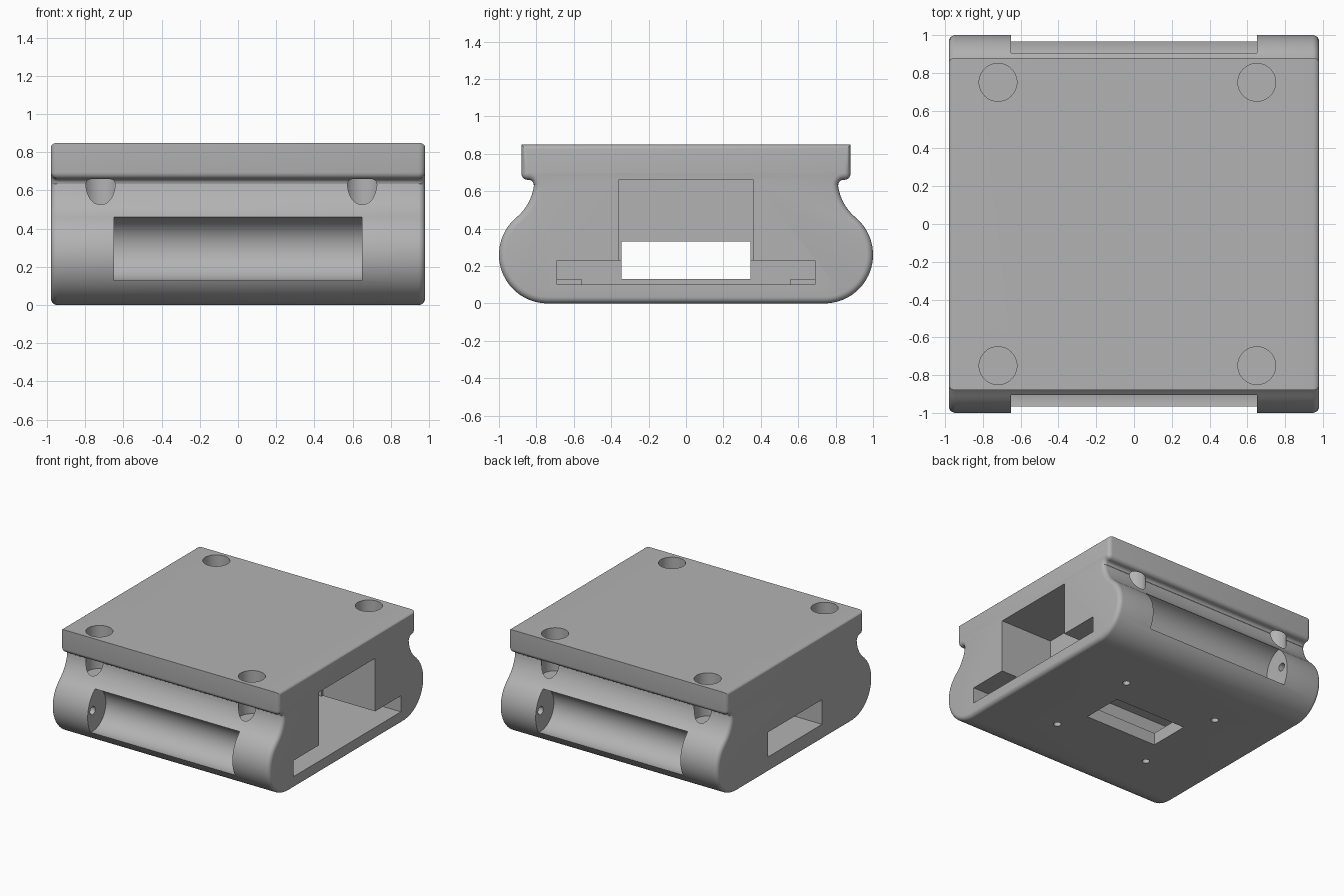
import bpy
import bmesh
from math import sin, cos, pi, radians
from mathutils import Vector, Matrix

default = bpy.data.objects.get("Cube")
if default:
    bpy.data.objects.remove(default)

# One plain grey for the whole casing
grey = bpy.data.materials.new("plain_grey")
grey.use_nodes = True
tone = (0.45, 0.45, 0.45, 1)
grey.diffuse_color = tone
grey.node_tree.nodes["Principled BSDF"].inputs["Base Color"].default_value = tone


def make_object(name, bm):
    bmesh.ops.recalc_face_normals(bm, faces=bm.faces)
    mesh = bpy.data.meshes.new(name)
    bm.to_mesh(mesh)
    bm.free()
    mesh.materials.append(grey)
    obj = bpy.data.objects.new(name, mesh)
    bpy.context.collection.objects.link(obj)
    return obj


def arc(cy, cz, r, start, end, steps):
    angles = [radians(start + (end - start) * i / steps) for i in range(steps + 1)]
    return [Vector((cy + r * cos(a), cz + r * sin(a))) for a in angles]


# Side profile: round bulge, concave neck, then the flange
HALF, TOP, EDGE = 0.98, 0.85, 0.035
BULGE_Y, BULGE_Z, BULGE_R, NECK_R = 0.74, 0.26, 0.26, 0.27
join = radians(50)
neck_y = BULGE_Y + (BULGE_R + NECK_R) * cos(join)
neck_z = BULGE_Z + (BULGE_R + NECK_R) * sin(join)
half = arc(BULGE_Y, BULGE_Z, BULGE_R, -90, 50, 28)
half += arc(neck_y, neck_z, NECK_R, 230, 187, 10)[1:]
half += arc(0.84, 0.635, 0.025, 180, 90, 4)
half += arc(0.845, 0.695, 0.035, -90, 0, 5)[1:]
half.append(Vector((0.88, TOP)))
profile = half + [Vector((-p.x, p.y)) for p in reversed(half)]

# Outward direction at every profile point, level along the sharp top edge
normals = []
for i, p in enumerate(profile):
    if p.y == TOP:
        normals.append(Vector((1 if p.x > 0 else -1, 0)))
        continue
    before = (p - profile[i - 1]).normalized()
    after = (profile[(i + 1) % len(profile)] - p).normalized()
    t = (before + after).normalized()
    normals.append(Vector((t.y, -t.x)))

# Casing: profile swept along x with rounded end edges
stations = [(HALF - EDGE + EDGE * sin(a), EDGE * (1 - cos(a)))
            for a in (pi / 2 * i / 5 for i in range(6))]
stations = [(-x, inset) for x, inset in reversed(stations)] + stations
bm = bmesh.new()
rings = [[bm.verts.new((x, *(p - n * inset))) for p, n in zip(profile, normals)]
         for x, inset in stations]
for a, b in zip(rings, rings[1:]):
    for i in range(len(profile)):
        j = (i + 1) % len(profile)
        bm.faces.new((a[i], a[j], b[j], b[i]))
bm.faces.new(rings[0])
bm.faces.new(rings[-1])
casing = make_object("casing", bm)


def cut(tool):
    tool.hide_render = True
    mod = casing.modifiers.new("cut", "BOOLEAN")
    mod.operation = "DIFFERENCE"
    mod.solver = "EXACT"
    mod.object = tool
    bpy.context.view_layer.objects.active = casing
    bpy.ops.object.modifier_apply(modifier=mod.name)
    bpy.data.objects.remove(tool)


def cut_box(name, low, high):
    low, high = Vector(low), Vector(high)
    bm = bmesh.new()
    place = Matrix.Translation((low + high) / 2) @ Matrix.Diagonal((*(high - low), 1))
    bmesh.ops.create_cube(bm, size=1, matrix=place)
    cut(make_object(name, bm))


def cut_cylinder(name, start, end, radius, sides=32):
    start, end = Vector(start), Vector(end)
    axis = end - start
    bm = bmesh.new()
    turn = Vector((0, 0, 1)).rotation_difference(axis).to_matrix().to_4x4()
    bmesh.ops.create_cone(bm, cap_ends=True, segments=sides, radius1=radius,
                          radius2=radius, depth=axis.length,
                          matrix=Matrix.Translation((start + end) / 2) @ turn)
    cut(make_object(name, bm))


# Inner bay opening on the +x side, leaving two low corner posts at its far end
cut_box("bay", (-0.7, -0.69, 0.13), (1.1, 0.69, 0.23))
cut_box("bay_floor", (-0.57, -0.69, 0.10), (1.1, 0.69, 0.18))
cut_box("bay_floor_end", (-0.7, -0.56, 0.10), (0, 0.56, 0.18))
cut_box("tall_bay", (0.51, -0.36, 0.16), (1.1, 0.36, 0.66))

# Slot through the -x side and window in the base
cut_box("side_slot", (-1.1, -0.345, 0.13), (0.6, 0.345, 0.33))
cut_box("base_window", (-0.34, -0.17, -0.1), (0.31, 0.17, 0.15))

# Roller recesses with axle holes, front and back
for side in (-1, 1):
    y, z = side * 0.935, 0.295
    cut_cylinder("roller_recess", (-0.65, y, z), (0.65, y, z), 0.168, 64)
    cut_cylinder("axle_hole", (-0.75, y, z), (0.75, y, z), 0.033, 20)

    # Wide bolt wells from the top and small screw holes in the base
    for x in (-0.72, 0.65):
        cut_cylinder("bolt_well", (x, side * 0.75, 0.5), (x, side * 0.75, 1), 0.1, 48)
    for x in (-0.45, 0.41):
        cut_cylinder("screw_hole", (x, side * 0.4, -0.1), (x, side * 0.4, 0.15), 0.028, 20)

# Smooth the curves, keep the cut edges crisp
bpy.ops.object.select_all(action="DESELECT")
casing.select_set(True)
bpy.context.view_layer.objects.active = casing
bpy.ops.object.shade_smooth_by_angle(angle=radians(30))
